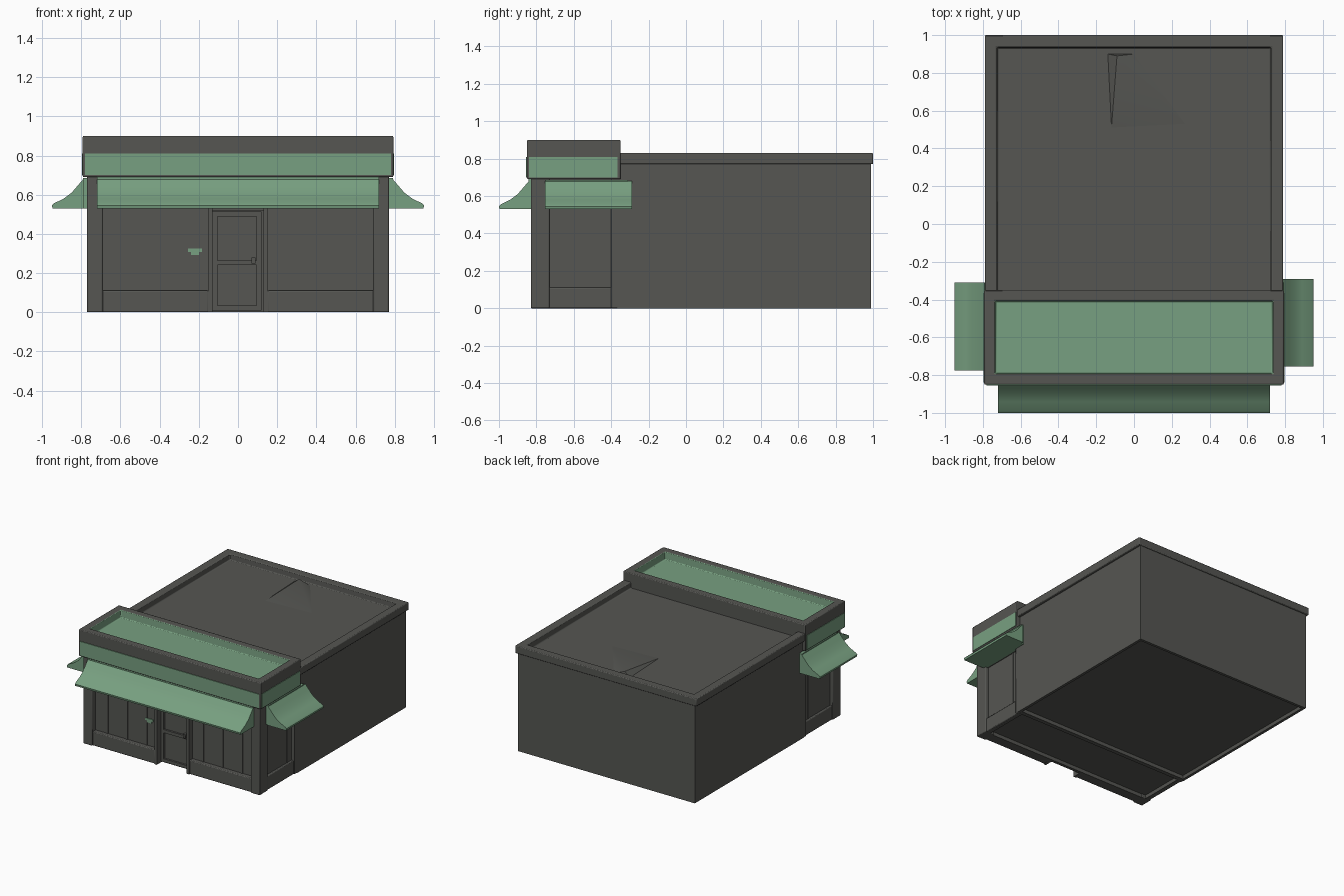
import bpy, bmesh, math
from mathutils import Matrix, Vector

cube = bpy.data.objects.get("Cube")
if cube:
    bpy.data.objects.remove(cube, do_unlink=True)


def material(name, rgb):
    m = bpy.data.materials.new(name)
    m.use_nodes = True
    m.diffuse_color = (*rgb, 1)
    bsdf = m.node_tree.nodes["Principled BSDF"]
    bsdf.inputs["Base Color"].default_value = (*rgb, 1)
    bsdf.inputs["Roughness"].default_value = 0.9
    return m


GREY = material("charcoal grey", (0.092, 0.093, 0.085))
GREEN = material("sage green", (0.187, 0.35, 0.218))


def finish(name, bm, mats, bevel=0):
    bmesh.ops.recalc_face_normals(bm, faces=bm.faces)
    mesh = bpy.data.meshes.new(name)
    bm.to_mesh(mesh)
    bm.free()
    obj = bpy.data.objects.new(name, mesh)
    bpy.context.collection.objects.link(obj)
    for m in mats:
        mesh.materials.append(m)
    if bevel:
        mod = obj.modifiers.new("soft edges", "BEVEL")
        mod.width = bevel
        mod.segments = 2
    bpy.ops.object.select_all(action="DESELECT")
    obj.select_set(True)
    bpy.context.view_layer.objects.active = obj
    bpy.ops.object.shade_smooth_by_angle(angle=math.radians(35))
    return obj


def add_box(bm, x0, x1, y0, y1, z0, z1):
    centre = Vector((x0 + x1, y0 + y1, z0 + z1)) / 2
    size = Matrix.Diagonal((x1 - x0, y1 - y0, z1 - z0, 1))
    bmesh.ops.create_cube(bm, size=1, matrix=Matrix.Translation(centre) @ size)


def boxes(name, dims, mat=GREY, mirror=False, bevel=0):
    """Boxes from their limits, optionally repeated on the other side."""
    bm = bmesh.new()
    for x0, x1, y0, y1, z0, z1 in dims:
        add_box(bm, x0, x1, y0, y1, z0, z1)
        if mirror:
            add_box(bm, -x1, -x0, y0, y1, z0, z1)
    return finish(name, bm, [mat], bevel)


def tray(name, limits, rim, depth, direction=1, well=GREY, bevel=0):
    """Box whose top (1) or bottom (-1) has a flat rim around a sunken well."""
    bm = bmesh.new()
    add_box(bm, *limits)
    bm.normal_update()
    face = max(bm.faces, key=lambda f: f.normal.z * direction)
    bmesh.ops.inset_region(bm, faces=[face], thickness=rim)
    walls = bmesh.ops.inset_region(bm, faces=[face], thickness=0.006)["faces"]
    bmesh.ops.translate(bm, verts=face.verts, vec=(0, 0, -depth * direction))
    for f in [face, *walls]:
        f.material_index = 1
    return finish(name, bm, [GREY, well], bevel)


def awning(name, start, end, place):
    """Sweep a concave canopy outline; place maps (along, out, z) to a point."""
    outline = [(0, 0.68), (0.03, 0.645), (0.06, 0.61), (0.10, 0.58),
               (0.15, 0.556), (0.16, 0.545), (0.157, 0.53), (0, 0.53)]
    bm = bmesh.new()
    ends = [[bm.verts.new(place(a, o, z)) for o, z in outline] for a in (start, end)]
    bm.faces.new(ends[0])
    bm.faces.new(ends[1])
    for i in range(len(outline)):
        j = (i + 1) % len(outline)
        bm.faces.new((ends[0][i], ends[0][j], ends[1][j], ends[1][i]))
    return finish(name, bm, [GREEN])


# Rear hall with a sunken underside and a flat roof behind a parapet
tray("main_hall", (-0.77, 0.77, -0.37, 0.99, 0, 0.775), 0.03, 0.025, -1)
tray("roof_parapet", (-0.79, 0.79, -0.44, 1.0, 0.77, 0.83), 0.09, 0.045, bevel=0.006)

# Small crumpled peak on the roof
bm = bmesh.new()
peak = bm.verts.new((-0.09, 0.89, 0.82))
base = [bm.verts.new((x, y, 0.784)) for x, y in
        ((-0.14, 0.9), (-0.12, 0.5), (0.28, 0.52), (0.0, 0.9))]
for a, b in zip(base, base[1:] + base[:1]):
    bm.faces.new((peak, a, b))
bm.faces.new(base)
finish("roof_peak", bm, [GREY])

# Shop front core, corner columns and window surrounds
tray("shop_core", (-0.745, 0.745, -0.76, -0.36, 0, 0.72), 0.03, 0.025, -1)
boxes("corner_columns", [(0.69, 0.77, -0.83, -0.73, 0, 0.7),
                         (0.74, 0.77, -0.40, -0.35, 0, 0.7)], mirror=True, bevel=0.006)
boxes("window_panes", [(0.14, 0.71, -0.785, -0.75, 0, 0.7)], mirror=True)
boxes("window_sills", [(0.15, 0.70, -0.82, -0.77, 0, 0.11),
                       (0.74, 0.762, -0.74, -0.39, 0, 0.11)], mirror=True, bevel=0.006)
boxes("window_mullions", [(x, x + 0.012, -0.79, -0.78, 0.11, 0.54)
                          for x in (0.24, 0.41, 0.58)] +
      [(0.74, 0.75, -0.46, -0.448, 0.11, 0.54)], mirror=True)
boxes("window_lintels", [(0.12, 0.70, -0.815, -0.75, 0.53, 0.7),
                         (0.74, 0.765, -0.74, -0.39, 0.53, 0.7)], mirror=True)

# Recessed door with posts, header and two panels
boxes("door_posts", [(0.13, 0.152, -0.825, -0.75, 0, 0.54)], mirror=True)
boxes("door_header", [(-0.15, 0.15, -0.815, -0.75, 0.52, 0.7)])
boxes("door_frame", [(-0.11, 0.10, -0.775, -0.75, 0.24, 0.265),
                     (-0.11, 0.10, -0.775, -0.75, 0.01, 0.035),
                     (-0.11, 0.10, -0.775, -0.75, 0.49, 0.515),
                     (-0.13, -0.105, -0.775, -0.75, 0.01, 0.515),
                     (0.095, 0.12, -0.775, -0.75, 0.01, 0.515)])
boxes("door_handle", [(0.07, 0.09, -0.785, -0.76, 0.25, 0.28)])

# Little green plaque on the window
boxes("window_plaque", [(-0.255, -0.185, -0.792, -0.784, 0.308, 0.325),
                        (-0.24, -0.20, -0.792, -0.784, 0.293, 0.308)], GREEN)

# Fascia with green bands and a green well on its top
tray("fascia_cornice", (-0.793, 0.793, -0.85, -0.35, 0.69, 0.90), 0.08, 0.06,
     well=GREEN, bevel=0.006)
boxes("fascia_band_front", [(-0.78, 0.78, -0.855, -0.848, 0.70, 0.81)], GREEN)
boxes("fascia_band_sides", [(0.79, 0.797, -0.84, -0.365, 0.70, 0.81)], GREEN, mirror=True)

# Awnings
awning("front_awning", -0.72, 0.72, lambda a, o, z: (a, -0.84 - o, z))
awning("left_awning", -0.755, -0.29, lambda a, o, z: (0.79 + o, a, z))
awning("right_awning", -0.775, -0.31, lambda a, o, z: (-0.79 - o, a, z))

# Green mounts joining the awnings to the walls
boxes("side_awning_mounts", [(0.755, 0.792, -0.75, -0.31, 0.53, 0.685)], GREEN, mirror=True)
boxes("front_awning_mount", [(-0.72, 0.72, -0.842, -0.81, 0.53, 0.69)], GREEN)
